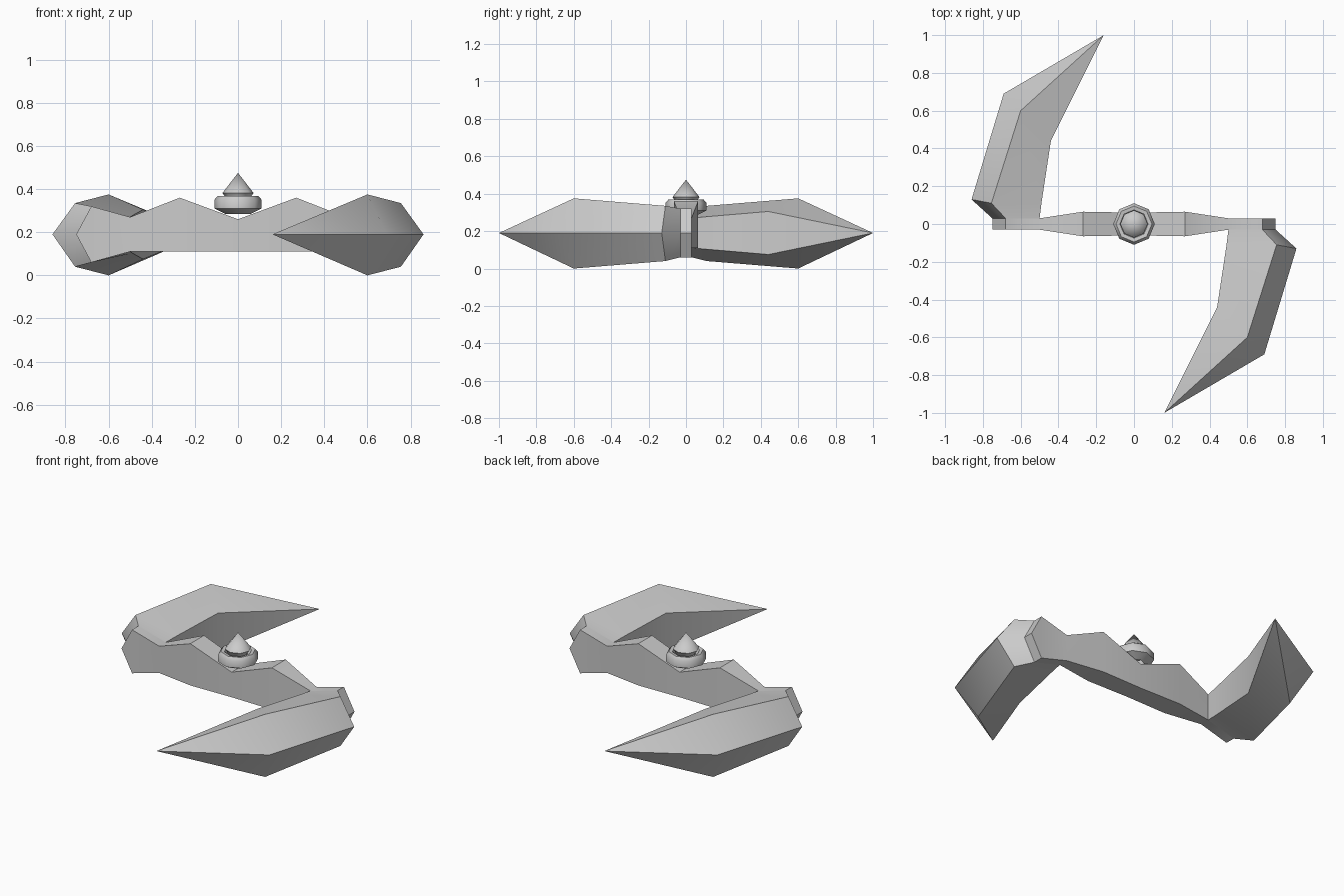
import bpy, bmesh, math
from mathutils import Matrix

if "Cube" in bpy.data.objects:
    bpy.data.objects.remove(bpy.data.objects["Cube"])


def finish(name, bm, angle):
    bmesh.ops.remove_doubles(bm, verts=bm.verts, dist=0.0005)
    bmesh.ops.recalc_face_normals(bm, faces=bm.faces)
    mesh = bpy.data.meshes.new(name)
    bm.to_mesh(mesh)
    bm.free()
    obj = bpy.data.objects.new(name, mesh)
    bpy.context.collection.objects.link(obj)
    bpy.ops.object.select_all(action='DESELECT')
    obj.select_set(True)
    bpy.context.view_layer.objects.active = obj
    bpy.ops.object.shade_smooth_by_angle(angle=math.radians(angle))
    return obj


def loft(rings, closed_loop=False):
    """Skin a row of cross-sections with equal point counts."""
    bm = bmesh.new()
    rows = [[bm.verts.new(p) for p in ring] for ring in rings]
    pairs = list(zip(rows, rows[1:]))
    if closed_loop:
        pairs.append((rows[-1], rows[0]))
    for a, b in pairs:
        n = len(a)
        for i in range(n):
            j = (i + 1) % n
            bm.faces.new((a[i], a[j], b[j], b[i]))
    return bm


def revolve(name, profile, sides, angle, closed_loop=False):
    rings = [[(r * math.cos(2 * math.pi * i / sides),
               r * math.sin(2 * math.pi * i / sides), z) for i in range(sides)]
             for r, z in profile]
    return finish(name, loft(rings, closed_loop), angle)


# Central grip: stations of x, top z, bottom z, half depth, mirrored across x = 0
half = [(0.27, 0.36, 0.11, 0.065), (0.50, 0.27, 0.11, 0.03),
        (0.68, 0.32, 0.06, 0.03), (0.75, 0.19, 0.19, 0.03)]
stations = [(-x, t, b, d) for x, t, b, d in reversed(half)]
stations += [(0, 0.26, 0.11, 0.06)] + half
finish("grip", loft([[(x, -d, t), (x, d, t), (x, d, b), (x, -d, b)]
                     for x, t, b, d in stations]), 40)

# Blades: root, shoulder, belly and tip sections, repeated by half a turn
blade = [
    [(0.50, -0.03, 0.27), (0.68, -0.03, 0.32), (0.75, -0.03, 0.19),
     (0.68, -0.03, 0.06), (0.50, -0.03, 0.11)],
    [(0.49, -0.11, 0.277), (0.755, -0.11, 0.335), (0.86, -0.13, 0.19),
     (0.755, -0.11, 0.04), (0.49, -0.11, 0.103)],
    [(0.44, -0.44, 0.305), (0.60, -0.60, 0.375), (0.69, -0.69, 0.19),
     (0.60, -0.60, 0.0), (0.44, -0.44, 0.075)],
    [(0.16, -1.0, 0.19)] * 5,
]
for k, name in enumerate(("front_blade", "back_blade")):
    bm = loft(blade)
    bm.transform(Matrix.Rotation(math.pi * k, 4, 'Z'))
    finish(name, bm, 50)

# Collar ring around the knob
revolve("collar", [(0.06, 0.285), (0.11, 0.31), (0.11, 0.35),
                   (0.095, 0.368), (0.075, 0.365), (0.055, 0.33)], 8, 50, True)

# Pointed knob
revolve("knob", [(0, 0.30), (0.05, 0.33), (0.06, 0.365), (0.072, 0.382),
                 (0, 0.475)], 8, 50)
